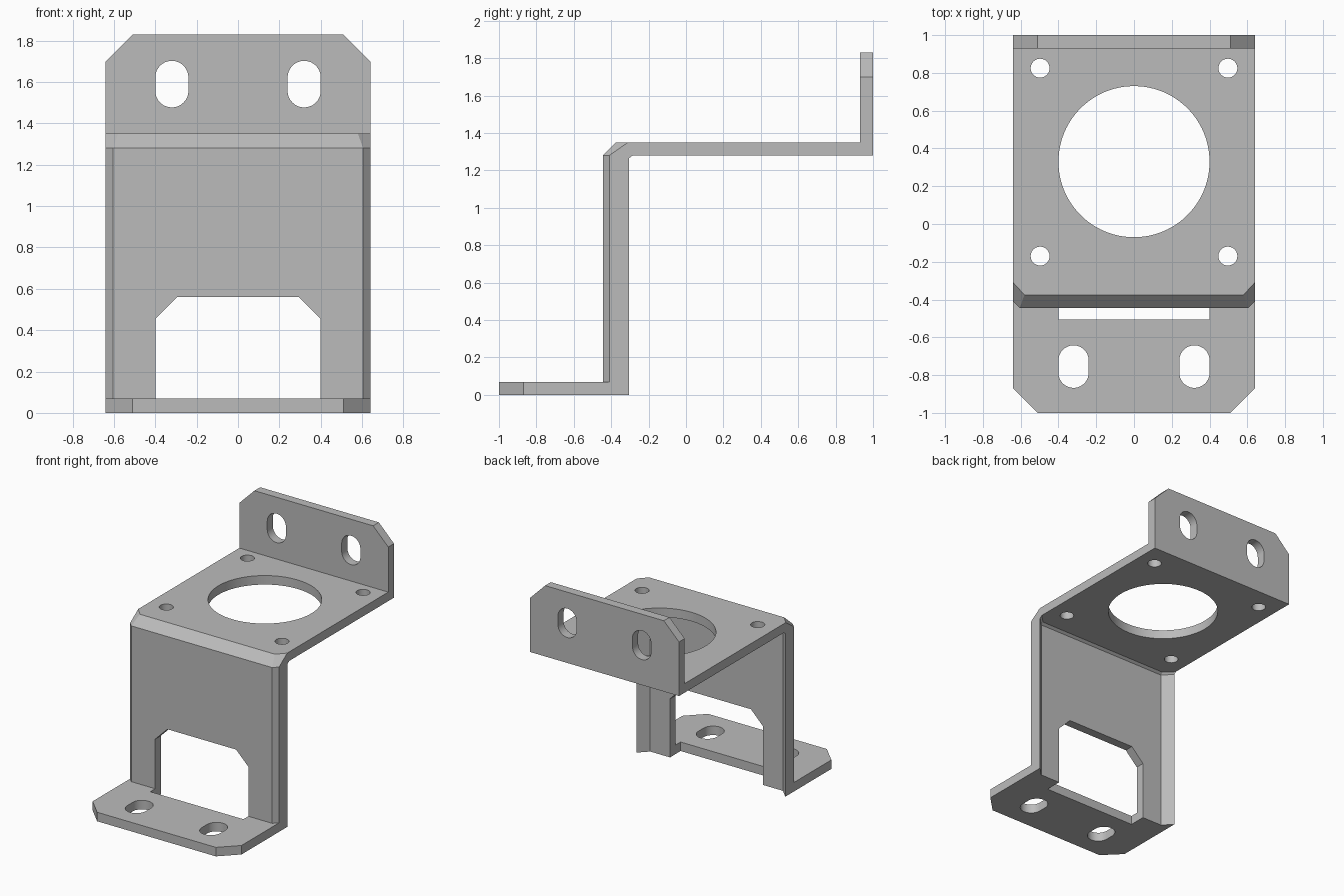
import bpy, bmesh, math

if "Cube" in bpy.data.objects:
    bpy.data.objects.remove(bpy.data.objects["Cube"], do_unlink=True)

W, T = 0.64, 0.07                 # half width and sheet thickness
Z_LOW, Z_TOP = 1.28, 1.35         # underside and top of the upper plate
OUT, IN = -0.445, -0.375          # front and rear faces of the upright wall
NOSE, LIP = -0.41, -0.305         # ends of the folded side lips

steel = bpy.data.materials.new("plain grey steel")
steel.use_nodes = True
grey = (0.5, 0.5, 0.5, 1)
steel.diffuse_color = grey
steel.node_tree.nodes["Principled BSDF"].inputs["Base Color"].default_value = grey


def mirrored(half):
    """Close a right-hand half outline with its mirror image."""
    return half + [(-x, y) for x, y in reversed(half)]


def ring(points, level, axis="Z"):
    return [(u, v, level) if axis == "Z" else (u, level, v) for u, v in points]


def add_loft(bm, rings):
    """Skin matching rings and cap both ends."""
    loops = [[bm.verts.new(p) for p in r] for r in rings]
    n = len(loops[0])
    bm.faces.new(loops[0])
    bm.faces.new(loops[-1])
    for a, b in zip(loops, loops[1:]):
        for i in range(n):
            j = (i + 1) % n
            bm.faces.new((a[i], a[j], b[j], b[i]))


def add_prism(bm, points, lo, hi, axis="Z"):
    add_loft(bm, [ring(points, lo, axis), ring(points, hi, axis)])


def finish(bm, name):
    bmesh.ops.recalc_face_normals(bm, faces=bm.faces[:])
    mesh = bpy.data.meshes.new(name)
    bm.to_mesh(mesh)
    bm.free()
    obj = bpy.data.objects.new(name, mesh)
    bpy.context.collection.objects.link(obj)
    return obj


def slot(cx, cy, r, straight=0.0, n=32):
    """Round hole, or an upright slot when straight is above zero."""
    pts = []
    for side in (0, 1):
        off = straight / 2 if side == 0 else -straight / 2
        for i in range(n + (1 if straight else 0)):
            a = math.pi * (side + i / n)
            pts.append((cx + r * math.cos(a), cy + off + r * math.sin(a)))
    return pts


def part(name, rings, holes=(), lo=0.0, hi=0.0, axis="Z"):
    """Make a part, cut its holes through and shade it."""
    bm = bmesh.new()
    add_loft(bm, rings)
    obj = finish(bm, name)
    if holes:
        bm = bmesh.new()
        for h in holes:
            add_prism(bm, h, lo, hi, axis)
        cutter = finish(bm, name + "_cutter")
        cutter.hide_render = True
        mod = obj.modifiers.new("holes", "BOOLEAN")
        mod.operation = "DIFFERENCE"
        mod.solver = "EXACT"
        mod.object = cutter
        graph = bpy.context.evaluated_depsgraph_get()
        cut = bpy.data.meshes.new_from_object(obj.evaluated_get(graph))
        obj.modifiers.clear()
        obj.data = cut
        bpy.data.objects.remove(cutter, do_unlink=True)
    obj.data.materials.clear()
    obj.data.materials.append(steel)
    bpy.ops.object.select_all(action="DESELECT")
    obj.select_set(True)
    bpy.context.view_layer.objects.active = obj
    bpy.ops.object.shade_smooth_by_angle(angle=math.radians(25))
    return obj


# Base foot: clipped front corners, central notch, two slots
foot = mirrored([(0.51, -1), (W, -0.87), (W, LIP), (0.57, IN), (0.4, IN), (0.4, -0.505)])
part("base_foot", [ring(foot, 0), ring(foot, T)],
     [slot(s * 0.32, -0.755, 0.08, 0.065) for s in (-1, 1)], -0.1, 0.2)


# Upright wall: clipped front edges, wedge side lips, small fillet under the plate
def wall(grow):
    return mirrored([(0.605, OUT), (W, NOSE), (W, LIP + grow), (0.57, IN + grow)])


opening = mirrored([(0.4, -0.1), (0.4, 0.455), (0.295, 0.56)])
part("upright_wall",
     [ring(wall(0), T), ring(wall(0), Z_LOW - 0.015), ring(wall(0.02), Z_LOW)],
     [opening], -0.6, -0.2, "Y")

# Upper plate: bevelled front edge, large bore and four screw holes
under = mirrored([(0.605, OUT), (W, NOSE), (W, 1)])
upper = mirrored([(0.58, IN), (W, -0.31), (W, 1)])
bores = [slot(0, 0.33, 0.4, n=48)]
bores += [slot(sx * 0.497, y, 0.05) for sx in (-1, 1) for y in (0.825, -0.17)]
part("upper_plate", [ring(under, Z_LOW), ring(upper, Z_TOP)], bores, 1.1, 1.6)

# Rear flange: clipped top corners and two slots
flange = mirrored([(W, Z_TOP), (W, 1.70), (0.51, 1.83)])
part("rear_flange", [ring(flange, 1 - T, "Y"), ring(flange, 1, "Y")],
     [slot(s * 0.32, 1.59, 0.08, 0.065) for s in (-1, 1)], 0.8, 1.2, "Y")
